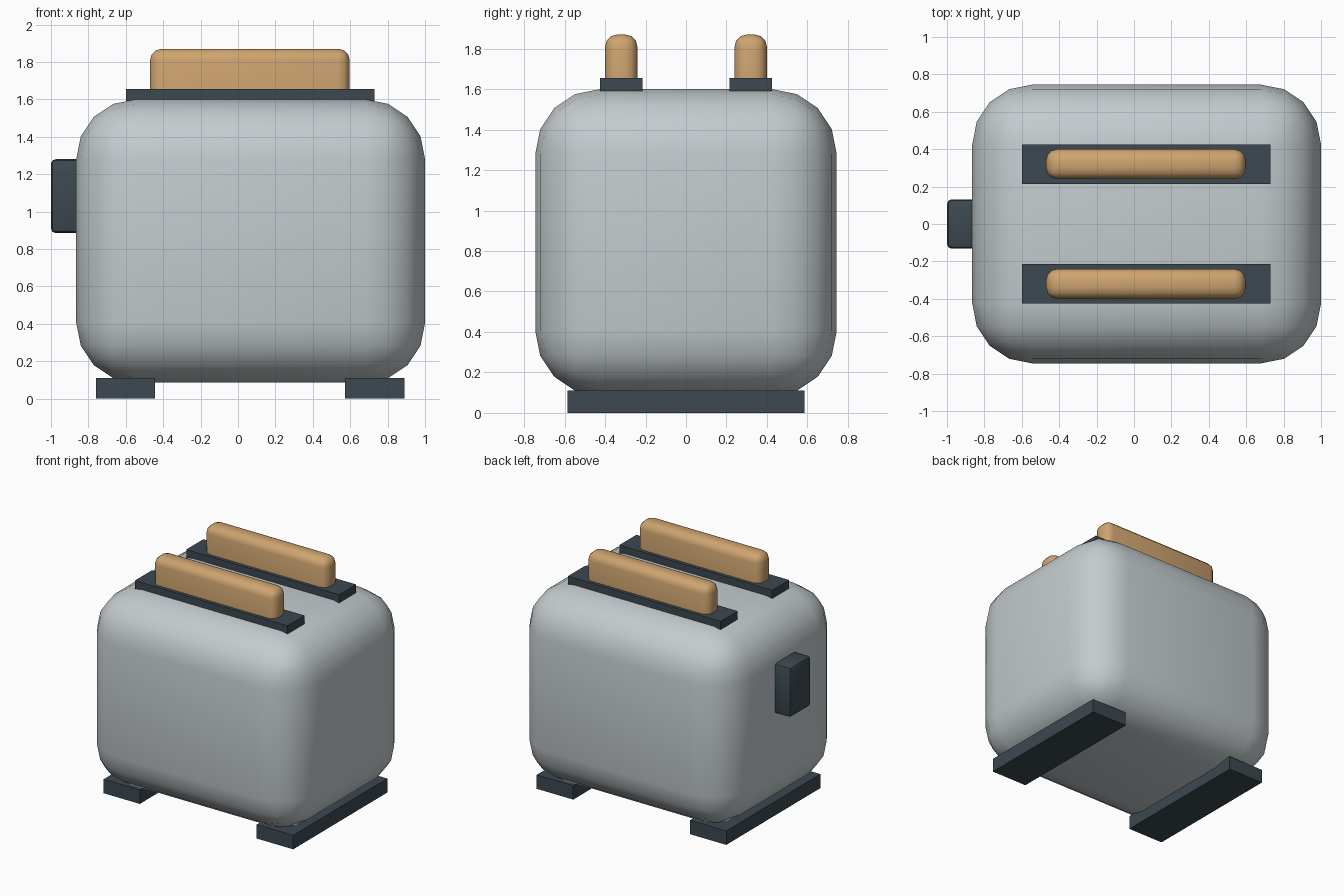
import bpy
import math

if "Cube" in bpy.data.objects:
    bpy.data.objects.remove(bpy.data.objects["Cube"])


def material(name, color):
    m = bpy.data.materials.new(name)
    m.diffuse_color = (*color, 1)
    m.use_nodes = True
    m.node_tree.nodes["Principled BSDF"].inputs["Base Color"].default_value = m.diffuse_color
    return m


STEEL = material("steel", (0.55, 0.60, 0.62))
DARK = material("dark_plastic", (0.045, 0.065, 0.08))
BREAD = material("bread", (0.62, 0.37, 0.16))


def box(name, x, y, z, mat, bevel=0, segments=1):
    """Box spanning the given (min, max) ranges, optionally rounded."""
    spans = (x, y, z)
    bpy.ops.mesh.primitive_cube_add(size=1, location=[(a + b) / 2 for a, b in spans])
    ob = bpy.context.object
    ob.name = name
    ob.scale = [b - a for a, b in spans]
    bpy.ops.object.transform_apply(location=False, rotation=False, scale=True)
    ob.data.materials.append(mat)
    if bevel:
        mod = ob.modifiers.new("round", 'BEVEL')
        mod.width = bevel
        mod.segments = segments
        mod.limit_method = 'NONE'
        bpy.ops.object.modifier_apply(modifier=mod.name)
        bpy.ops.object.shade_smooth_by_angle(angle=math.radians(35))
    return ob


# Rounded metal body
box("body", (-0.865, 1.0), (-0.745, 0.745), (0.085, 1.6), STEEL, 0.32, 4)

# Slot trims with a slice of toast in each
for side, s in (("front", -1), ("back", 1)):
    c = s * 0.32
    box(side + "_slot", (-0.6, 0.73), (c - 0.106, c + 0.106), (1.59, 1.655), DARK)
    box(side + "_toast", (-0.47, 0.597), (c - 0.08, c + 0.08), (1.38, 1.87), BREAD, 0.06, 3)

# Push-down lever on the left end
box("lever", (-1.0, -0.82), (-0.132, 0.132), (0.885, 1.28), DARK, 0.025, 2)

# Foot rails
for side, x in (("left", (-0.76, -0.445)), ("right", (0.572, 0.89))):
    box(side + "_foot", x, (-0.585, 0.585), (0, 0.11), DARK)
